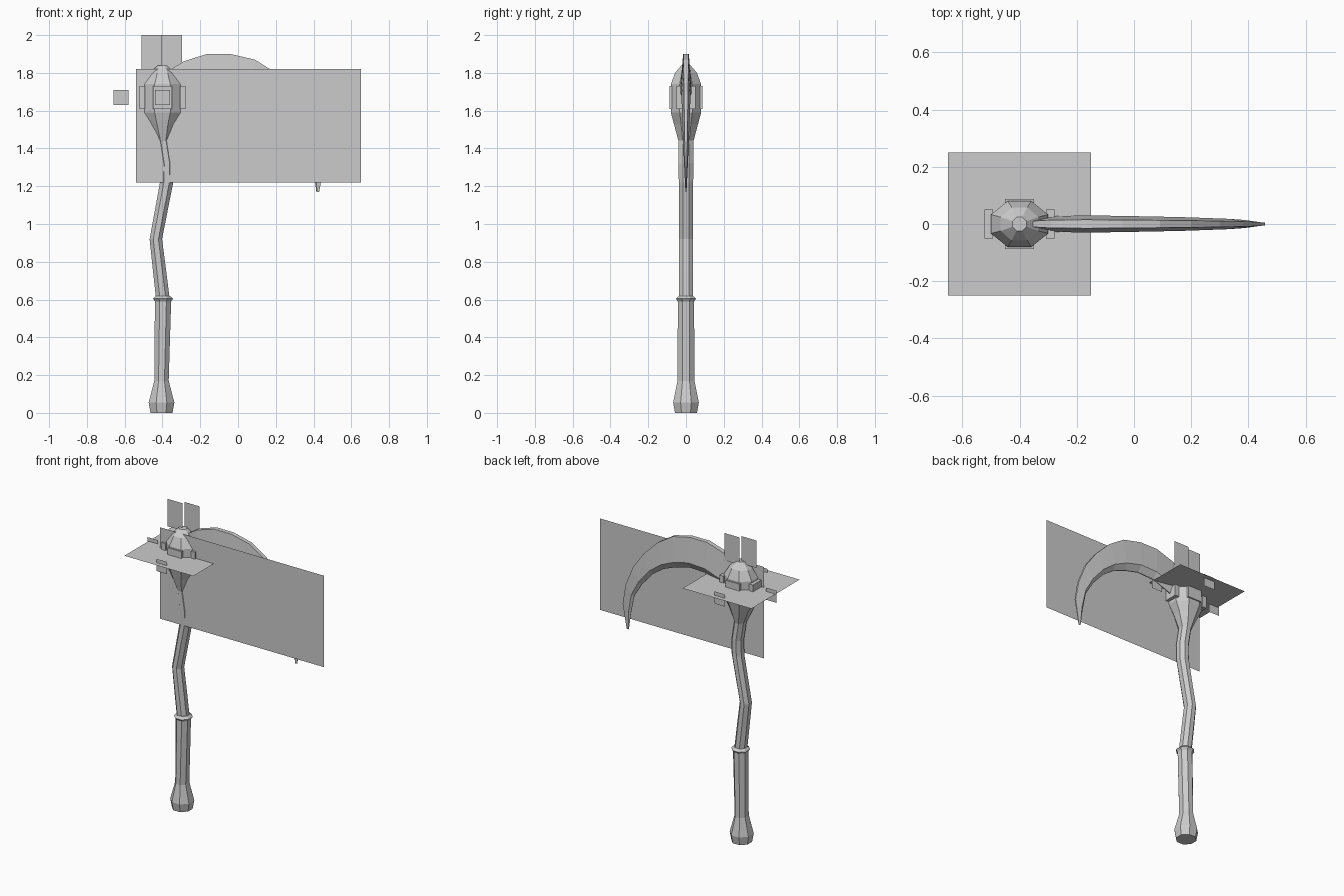
import bpy, bmesh, math
from mathutils import Vector

cube = bpy.data.objects.get("Cube")
if cube:
    bpy.data.objects.remove(cube, do_unlink=True)

grey = bpy.data.materials.new("plain_grey")
grey.use_nodes = True
colour = (0.6, 0.6, 0.6, 1)
grey.diffuse_color = colour
grey.node_tree.nodes["Principled BSDF"].inputs["Base Color"].default_value = colour

CX = -0.4      # shaft axis
EYE_Z = 1.67   # middle of the head


def finish(name, bm, solid=True):
    if solid:
        bmesh.ops.recalc_face_normals(bm, faces=bm.faces)
    mesh = bpy.data.meshes.new(name)
    bm.to_mesh(mesh)
    bm.free()
    mesh.materials.append(grey)
    obj = bpy.data.objects.new(name, mesh)
    bpy.context.collection.objects.link(obj)
    return obj


def skin(name, rings):
    """Join equal rings of points into a closed surface."""
    bm = bmesh.new()
    loops = [[bm.verts.new(p) for p in ring] for ring in rings]
    n = len(loops[0])
    for a, b in zip(loops, loops[1:]):
        for i in range(n):
            j = (i + 1) % n
            bm.faces.new((a[i], a[j], b[j], b[i]))
    bm.faces.new(loops[0])
    bm.faces.new(loops[-1])
    return finish(name, bm)


def octagon_column(name, sections):
    """Sections are (z, centre x, half width, half depth)."""
    k = 1 / math.cos(math.pi / 8)
    angles = [math.pi / 8 + i * math.pi / 4 for i in range(8)]
    return skin(name, [[(cx + rx * k * math.cos(a), ry * k * math.sin(a), z)
                        for a in angles] for z, cx, rx, ry in sections])


def card(name, x, y, z, w, h, flat=False):
    """Single flat sheet, upright and facing front unless flat."""
    up = Vector((0, h / 2, 0)) if flat else Vector((0, 0, h / 2))
    side, mid = Vector((w / 2, 0, 0)), Vector((x, y, z))
    bm = bmesh.new()
    bm.faces.new([bm.verts.new(mid + s * side + t * up)
                  for s, t in ((-1, -1), (1, -1), (1, 1), (-1, 1))])
    return finish(name, bm, solid=False)


# Grip with pommel and collar
octagon_column("grip", [
    (0, -.405, .058, .058), (.055, -.405, .068, .068), (.17, -.405, .038, .045),
    (.59, -.397, .043, .043), (.605, -.397, .053, .053), (.62, -.397, .038, .038)])

# Bent shaft
octagon_column("shaft", [
    (.58, -.395, .036, .038), (.75, -.415, .035, .038), (.92, -.435, .033, .038),
    (1.22, -.378, .035, .038), (1.32, -.376, .034, .04), (1.46, -.398, .034, .04)])

# Swollen head
octagon_column("head", [
    (1.44, -.396, .034, .04), (1.53, CX, .07, .064), (1.59, CX, .1, .08),
    (1.74, CX, .1, .08), (1.8, CX, .066, .058), (1.84, CX, .025, .024)])

# Raised plates on the four sides of the head
for i, (dx, dy) in enumerate(((1, 0), (0, 1), (-1, 0), (0, -1))):
    bm = bmesh.new()
    bmesh.ops.create_cube(bm, size=1)
    for v in bm.verts:
        v.co.x = v.co.x * (.03 if dx else .1) + CX + dx * .107
        v.co.y = v.co.y * (.03 if dy else .1) + dy * .073
        v.co.z = v.co.z * .12 + EYE_Z
    finish(f"head_plate_{i + 1}", bm)

# Crescent blade: outer point, inner point and half thickness per station
stations = [
    (-.36, 1.815, -.34, 1.61, .02), (-.29, 1.86, -.26, 1.65, .028),
    (-.165, 1.9, -.15, 1.69, .03), (-.04, 1.9, -.03, 1.695, .028),
    (.09, 1.87, .07, 1.67, .026), (.2, 1.8, .16, 1.635, .024),
    (.3, 1.7, .24, 1.58, .021), (.38, 1.59, .32, 1.49, .018),
    (.435, 1.455, .375, 1.4, .014), (.457, 1.33, .4, 1.28, .009),
    (.43, 1.17, .415, 1.17, .003)]
rings = []
for ox, oz, ix, iz, t in stations:
    ring = []
    for f, side in ((0, .5), (.8, 1), (1, .1), (1, -.1), (.8, -1), (0, -.5)):
        ring.append((ox + (ix - ox) * f, side * t, oz + (iz - oz) * f))
    rings.append(ring)
skin("blade", rings)

# Flat sheets around the head
card("blade_sheet", .055, -.037, 1.52, 1.19, .6)
card("level_sheet", CX, 0, 1.685, .5, .5, flat=True)
card("top_sheet_right", -.458, 0, 1.91, .108, .18)
card("top_sheet_left", -.35, .022, 1.91, .108, .18)
for name, dx, dy in (("left", .22, 0), ("right", -.22, 0), ("back", 0, .22), ("front", 0, -.22)):
    card(f"small_sheet_{name}", CX + dx, dy, EYE_Z, .078, .08)
